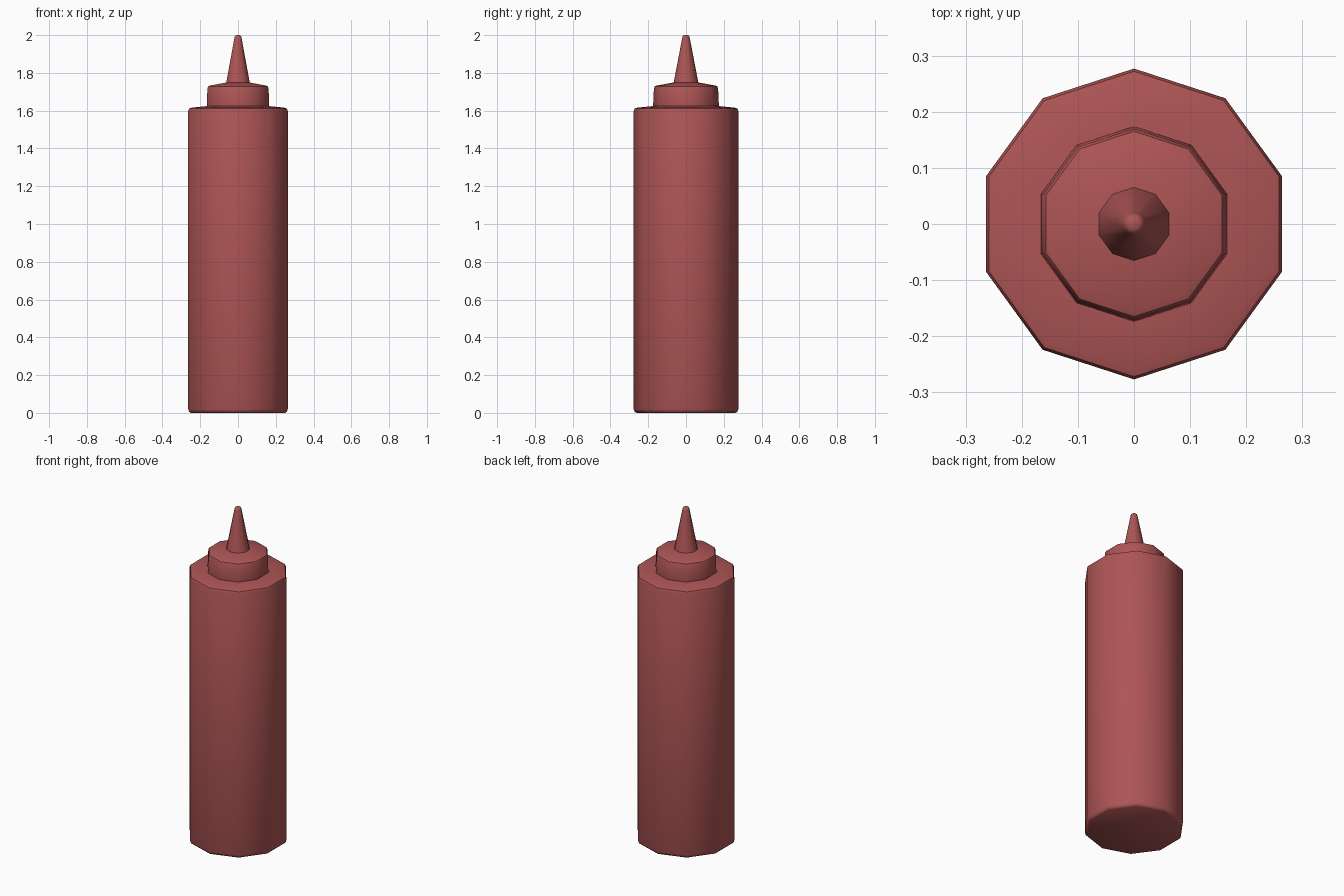
import bpy, bmesh, math

if "Cube" in bpy.data.objects:
    bpy.data.objects.remove(bpy.data.objects["Cube"])

SIDES = 10

red = bpy.data.materials.new("red_plastic")
red.diffuse_color = (0.42, 0.09, 0.09, 1)
red.use_nodes = True
red.node_tree.nodes["Principled BSDF"].inputs["Base Color"].default_value = red.diffuse_color


def lathe(name, profile):
    """Closed ten-sided turned part from (radius, height) points, one corner facing +y."""
    bm = bmesh.new()
    rings = []
    for r, z in profile:
        ring = []
        for i in range(SIDES):
            a = math.pi / 2 + i * math.tau / SIDES
            ring.append(bm.verts.new((r * math.cos(a), r * math.sin(a), z)))
        rings.append(ring)
    for low, high in zip(rings, rings[1:]):
        for i in range(SIDES):
            j = (i + 1) % SIDES
            bm.faces.new((low[i], low[j], high[j], high[i]))
    bm.faces.new(rings[0][::-1])
    bm.faces.new(rings[-1])
    mesh = bpy.data.meshes.new(name)
    bm.to_mesh(mesh)
    bm.free()
    obj = bpy.data.objects.new(name, mesh)
    bpy.context.collection.objects.link(obj)
    mesh.materials.append(red)
    bpy.ops.object.select_all(action='DESELECT')
    obj.select_set(True)
    bpy.context.view_layer.objects.active = obj
    bpy.ops.object.shade_smooth_by_angle(angle=math.radians(40))
    return obj


# Bottle with softened bottom and shoulder
lathe("bottle", [(0.262, 0), (0.272, 0.006), (0.277, 0.02), (0.277, 1.598),
                 (0.272, 1.611), (0.258, 1.616), (0.165, 1.625)])

# Screw cap, slightly tapered, with a shallow sloping top
lathe("cap", [(0.173, 1.62), (0.174, 1.63), (0.17, 1.718), (0.165, 1.729),
              (0.155, 1.733), (0.06, 1.75)])

# Nozzle with rounded tip
lathe("nozzle", [(0.066, 1.745), (0.02, 1.985), (0.017, 1.995), (0.01, 2.0)])
